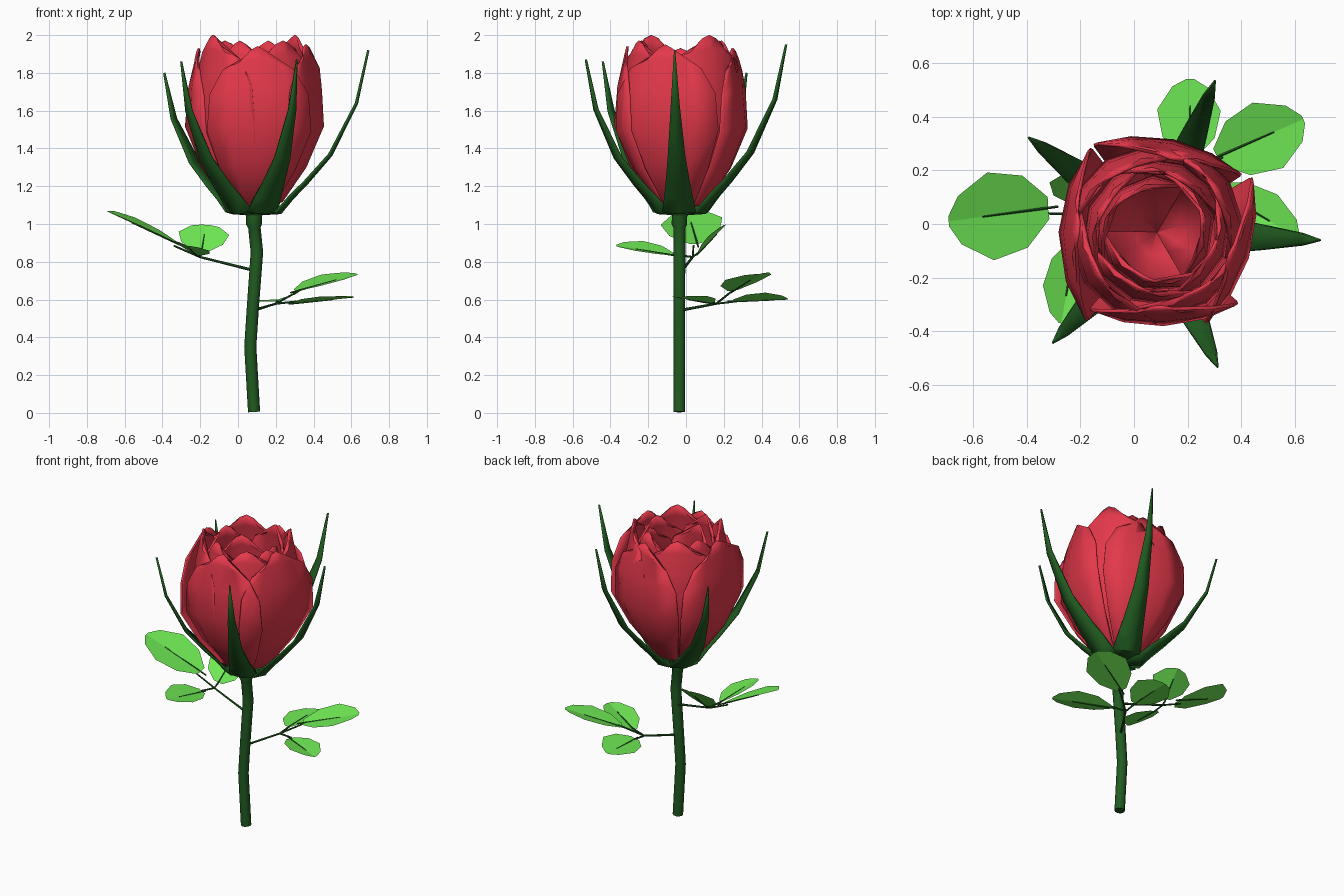
import bpy, math
from mathutils import Vector

if "Cube" in bpy.data.objects:
    bpy.data.objects.remove(bpy.data.objects["Cube"])

CX, CY = 0.085, -0.03


def material(name, rgb):
    m = bpy.data.materials.new(name)
    m.diffuse_color = (*rgb, 1)
    m.use_nodes = True
    m.node_tree.nodes["Principled BSDF"].inputs["Base Color"].default_value = m.diffuse_color
    return m


RED = material("petal_red", (0.78, 0.04, 0.07))
DARK = material("stem_green", (0.015, 0.105, 0.015))
LEAF = material("leaf_green", (0.16, 0.82, 0.09))


def make(name, verts, faces, mat, thick=0, smooth=40):
    me = bpy.data.meshes.new(name)
    me.from_pydata([tuple(v) for v in verts], [], faces)
    me.materials.append(mat)
    ob = bpy.data.objects.new(name, me)
    bpy.context.collection.objects.link(ob)
    if thick:
        s = ob.modifiers.new("thickness", 'SOLIDIFY')
        s.thickness, s.offset = thick, 0
    if smooth:
        bpy.ops.object.select_all(action='DESELECT')
        ob.select_set(True)
        bpy.context.view_layer.objects.active = ob
        bpy.ops.object.shade_smooth_by_angle(angle=math.radians(smooth))
    return ob


def grid_faces(rows, cols):
    return [(r * cols + c, r * cols + c + 1, (r + 1) * cols + c + 1, (r + 1) * cols + c)
            for r in range(rows - 1) for c in range(cols - 1)]


def tube(name, path, radii, sides=8):
    pts = [Vector(p) for p in path]
    verts, faces = [], []
    for i, p in enumerate(pts):
        d = pts[min(i + 1, len(pts) - 1)] - pts[max(i - 1, 0)]
        q = Vector((0, 0, 1)).rotation_difference(d)
        for k in range(sides):
            a = 2 * math.pi * k / sides
            verts.append(p + q @ Vector((math.cos(a), math.sin(a), 0)) * radii[i])
    for i in range(len(pts) - 1):
        for k in range(sides):
            j = (k + 1) % sides
            faces.append((i * sides + k, i * sides + j, (i + 1) * sides + j, (i + 1) * sides + k))
    faces += [tuple(reversed(range(sides))), tuple(range(len(verts) - sides, len(verts)))]
    return make(name, verts, faces, DARK)


# Petal rows: (height fraction, radius fraction, angular width fraction)
ROWS = [(0, .03, 1), (.06, .42, 1), (.27, .76, 1), (.52, 1, 1), (.76, .95, .95), (.92, .86, .74), (1, .81, .28)]


def petal(name, angle, half, radius, top, flare, twist):
    us = (-1, -.55, 0, .55, 1)
    verts = []
    for h, r, w in ROWS:
        for u in us:
            a = math.radians(angle + half * u * w)
            rr = radius * r * (1 + flare * u * u * w * h + twist * u)
            z = 1.07 + (top - 1.07) * h - 0.06 * h * u * u
            verts.append((CX + rr * math.cos(a), CY + rr * math.sin(a), z))
    make(name, verts, grid_faces(len(ROWS), 5), RED, 0.012)


# Outer petals: wide, with flaring edges
OUTER = [(180, 52, .36, 1.93), (274, 45, .345, 1.94), (344, 46, .35, 1.95), (80, 46, .345, 1.93)]
for i, (a, half, rad, top) in enumerate(OUTER):
    petal(f"outer_petal_{i}", a, half, rad, top, 0.24, 0.03)

# Nested inner layers: count, start angle, half span, radius, top, twist
LAYERS = [("middle_petal", 4, 35, 56, 0.325, 2.0, .04), ("inner_petal", 4, 70, 58, 0.265, 1.97, .05),
          ("core_petal", 3, 15, 75, 0.215, 1.91, .08)]
for name, n, start, half, rad, top, twist in LAYERS:
    for i in range(n):
        petal(f"{name}_{i}", start + 360 * i / n, half, rad, top - 0.03 * (i % 2), 0.03, twist)

# Sepals: keeled blades that taper upward; (radius, height, half width)
SEPAL = [(.0, 1.05, .05), (.14, 1.058, .088), (.205, 1.14, .075), (.28, 1.22, .063), (.405, 1.37, .045),
         (.54, 1.65, .022), (.60, 1.94, .002)]
TIPS = [(.69, -.06, 1.92), (.30, .53, 1.95), (-.39, .32, 1.80), (-.30, -.44, 1.86), (.31, -.53, 1.87)]
for i, (tx, ty, tz) in enumerate(TIPS):
    out = Vector((tx - CX, ty - CY, 0))
    scale = out.length / 0.60
    out.normalize()
    side = Vector((-out.y, out.x, 0))
    verts = []
    for r, z, w in SEPAL:
        zz = 1.05 + (z - 1.05) * (tz - 1.05) / 0.89
        for s in (-1, 0, 1):
            verts.append(Vector((CX, CY, zz)) + out * (r * scale - abs(s) * w * .2) + side * s * w
                         + Vector((0, 0, abs(s) * w * .12)))
    make(f"sepal_{i}", verts, grid_faces(len(SEPAL), 3), DARK, 0.012)

# Stem with a swollen collar
tube("stem", [(.085, -.035, 0.005), (.065, -.035, .35), (.078, -.035, .55), (.100, -.035, .85),
              (.087, -.035, .98), (.085, -.035, 1.0), (.085, -.035, 1.04), (.085, -.03, 1.065)],
     [.032, .032, .032, .033, .033, .043, .042, .05], 10)


# Leaflet: faceted oval creased on its midrib, plus a dark vein
def leaflet(name, base, tip, side, width):
    b, t = Vector(base), Vector(tip)
    d = t - b
    s = Vector(side)
    s = (s - d * s.dot(d) / d.length_squared).normalized()
    n = d.cross(s).normalized()
    n = n if n.z > 0 else -n
    verts = []
    for f, w in [(0, .25), (.25, .82), (.6, 1), (.9, .55), (1, .12)]:
        for k in (-1, 0, 1):
            verts.append(b + d * f + s * k * w * width / 2 + n * abs(k) * w * .02)
    make(name, verts, grid_faces(5, 3), LEAF, 0, 0)
    tube(name + "_vein", [b - d * .1, b + d * .1, b + d * .66], [.005, .005, .003], 5)


# Right sprig
J = (.20, .16, .578)
tube("right_stalk", [(.09, -.02, .545), J, (.33, .25, .65)], [.008, .006, .005], 6)
tube("right_stalk_back", [J, (.205, .27, .59)], [.006, .005], 6)
tube("right_stalk_front", [J, (.31, .13, .59)], [.006, .005], 6)
leaflet("right_leaf_end", (.31, .25, .645), (.63, .39, .735), (-.5, .85, .08), .27)
leaflet("right_leaf_back", (.205, .25, .59), (.21, .54, .60), (1, 0, .18), .24)
leaflet("right_leaf_front", (.30, .13, .58), (.61, -.05, .61), (.5, .85, .02), .20)

# Left sprig
K = (-.20, .035, .825)
tube("left_stalk", [(.08, -.02, .755), K, (-.34, .04, .885)], [.008, .006, .005], 6)
tube("left_stalk_back", [K, (-.195, .08, .86)], [.006, .005], 6)
tube("left_stalk_front", [K, (-.225, -.07, .84)], [.006, .005], 6)
leaflet("left_leaf_end", (-.32, .06, .895), (-.69, .01, 1.065), (-.2, 1, .18), .33)
leaflet("left_leaf_back", (-.195, .07, .85), (-.17, .21, .995), (1, 0, .05), .27)
leaflet("left_leaf_front", (-.22, -.07, .835), (-.27, -.37, .885), (1, 0, -.3), .20)
